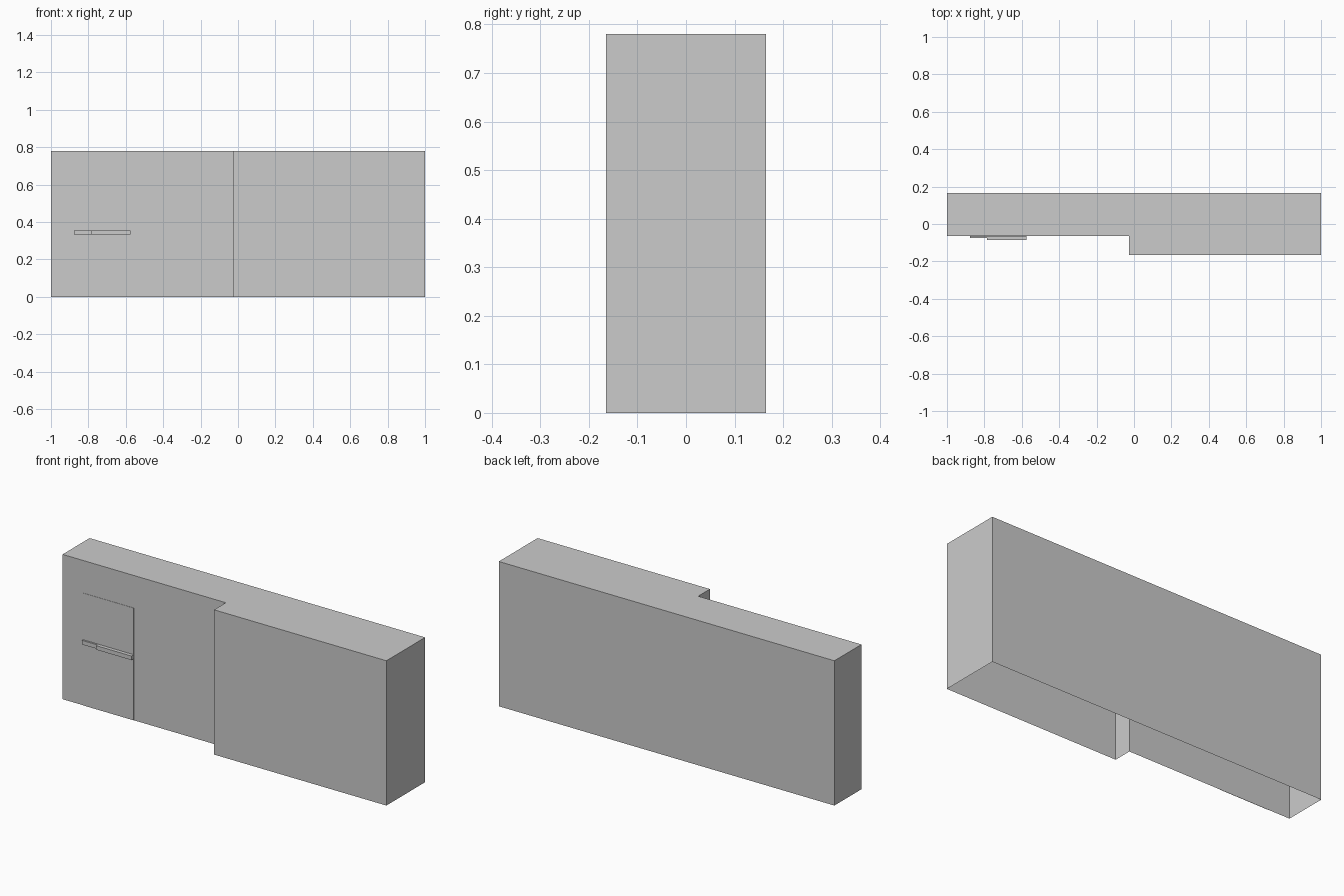
import bpy, bmesh

if "Cube" in bpy.data.objects:
    bpy.data.objects.remove(bpy.data.objects["Cube"])

FRONT = -0.065   # recessed front wall
STEP = -0.165    # projecting front wall


def extrude_outline(name, outline, z0, z1, bottom=True):
    """Extrude a plan outline (counter-clockwise from above) upward."""
    bm = bmesh.new()
    low = [bm.verts.new((x, y, z0)) for x, y in outline]
    high = [bm.verts.new((x, y, z1)) for x, y in outline]
    n = len(outline)
    for i in range(n):
        j = (i + 1) % n
        bm.faces.new((low[i], low[j], high[j], high[i]))
    bm.faces.new(high)
    if bottom:
        bm.faces.new(low[::-1])
    mesh = bpy.data.meshes.new(name)
    bm.to_mesh(mesh)
    bm.free()
    ob = bpy.data.objects.new(name, mesh)
    bpy.context.collection.objects.link(ob)
    return ob


def box(name, x0, x1, y0, y1, z0, z1):
    return extrude_outline(name, [(x0, y0), (x1, y0), (x1, y1), (x0, y1)], z0, z1)


# Stepped building shell, open underneath
extrude_outline("building_shell", [
    (-1, FRONT), (-0.027, FRONT), (-0.027, STEP),
    (1, STEP), (1, 0.165), (-1, 0.165)], 0, 0.78, bottom=False)

# Very thin entrance panel on the recessed wall
box("entrance_panel", -0.877, -0.575, FRONT - 0.0015, FRONT, 0, 0.605)

# Crossbar in two depths
box("crossbar_shallow", -0.877, -0.785, -0.076, FRONT, 0.332, 0.354)
box("crossbar_deep", -0.785, -0.575, -0.086, FRONT, 0.332, 0.354)
